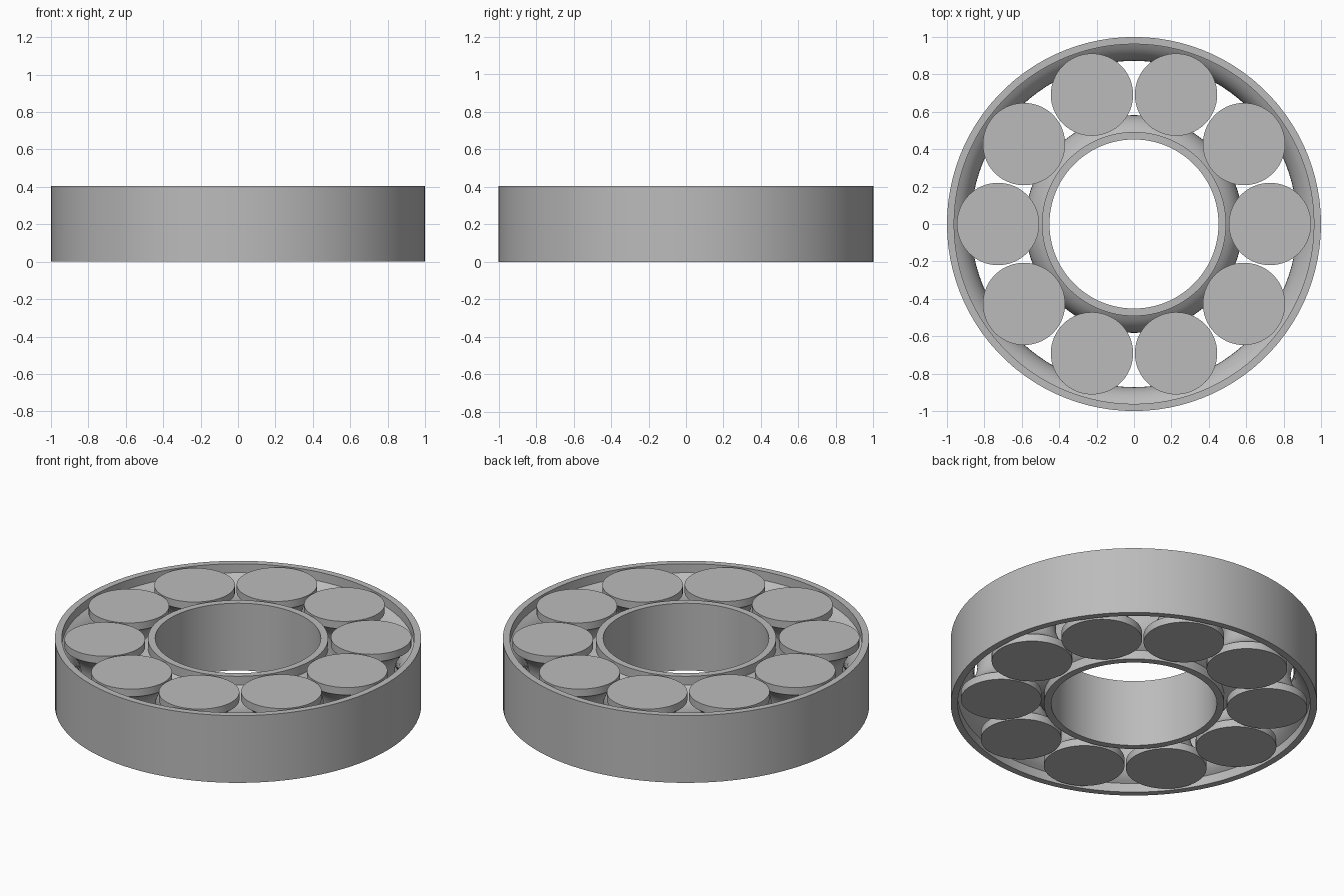
import bpy, math
from math import sqrt, sin, cos, pi

cube = bpy.data.objects.get("Cube")
if cube:
    bpy.data.objects.remove(cube)

HEIGHT = 0.405
MID = HEIGHT / 2
PITCH = 0.727      # radius of the circle the rollers sit on
ROLLER_R = 0.22
WAIST_R = 0.13
GAP = 0.015        # clearance between rollers and rings
LIP = 0.045        # straight rim at each end of a roller
COUNT = 10

# Radius and centre distance of the arc that forms the roller groove
half = MID - LIP
depth = ROLLER_R - WAIST_R
ARC_R = (half ** 2 + depth ** 2) / (2 * depth)
ARC_C = WAIST_R + ARC_R

grey = bpy.data.materials.new("steel grey")
grey.use_nodes = True
colour = (0.5, 0.5, 0.5, 1)
grey.diffuse_color = colour
grey.node_tree.nodes["Principled BSDF"].inputs["Base Color"].default_value = colour


def arc(end_r, radius, steps=14):
    """Bottom-to-top (r, z) points of a groove that ends at end_r from the roller axis."""
    a = math.acos((ARC_C - end_r) / radius)
    angles = [-a + 2 * a * i / steps for i in range(steps + 1)]
    return [(ARC_C - radius * cos(t), MID + radius * sin(t)) for t in angles]


def revolve(name, profile, segments, closed):
    """Spin an (r, z) profile about z; open profiles get flat end caps."""
    n = len(profile)
    verts = [(r * cos(2 * pi * s / segments), r * sin(2 * pi * s / segments), z)
             for s in range(segments) for r, z in profile]
    faces = []
    for s in range(segments):
        a, b = s * n, (s + 1) % segments * n
        for i in range(n if closed else n - 1):
            j = (i + 1) % n
            faces.append((a + i, b + i, b + j, a + j))
    if not closed:
        faces.append([s * n for s in reversed(range(segments))])
        faces.append([s * n + n - 1 for s in range(segments)])
    mesh = bpy.data.meshes.new(name)
    mesh.from_pydata(verts, [], faces)
    mesh.materials.append(grey)
    obj = bpy.data.objects.new(name, mesh)
    bpy.context.collection.objects.link(obj)
    bpy.ops.object.select_all(action="DESELECT")
    obj.select_set(True)
    bpy.context.view_layer.objects.active = obj
    bpy.ops.object.shade_smooth_by_angle(angle=math.radians(25))
    return obj


# Rings: a plain wall on one side and a bulging race on the other
race = arc(ROLLER_R + GAP, ARC_R - GAP)
race_r = PITCH + ROLLER_R + GAP
outer = [(1, HEIGHT), (1, 0), (race_r, 0)]
outer += [(PITCH + r, z) for r, z in race] + [(race_r, HEIGHT)]
revolve("outer_ring", outer[::-1], 100, True)

race_r = PITCH - ROLLER_R - GAP
inner = [(0.452, HEIGHT), (0.452, 0), (race_r, 0)]
inner += [(PITCH - r, z) for r, z in race] + [(race_r, HEIGHT)]
ring = revolve("inner_ring", inner, 100, True)

# The outer profile was reversed, so point its faces outward again
bpy.data.objects["outer_ring"].data.flip_normals()

# Waisted rollers, all sharing one mesh
roller = [(ROLLER_R, 0)] + arc(ROLLER_R, ARC_R) + [(ROLLER_R, HEIGHT)]
first = revolve("roller_1", roller, 64, False)
for k in range(COUNT):
    obj = first if k == 0 else bpy.data.objects.new(f"roller_{k + 1}", first.data)
    if k:
        bpy.context.collection.objects.link(obj)
    turn = 2 * pi * k / COUNT
    obj.location = (PITCH * cos(turn), PITCH * sin(turn), 0)
    obj.rotation_euler.z = turn
